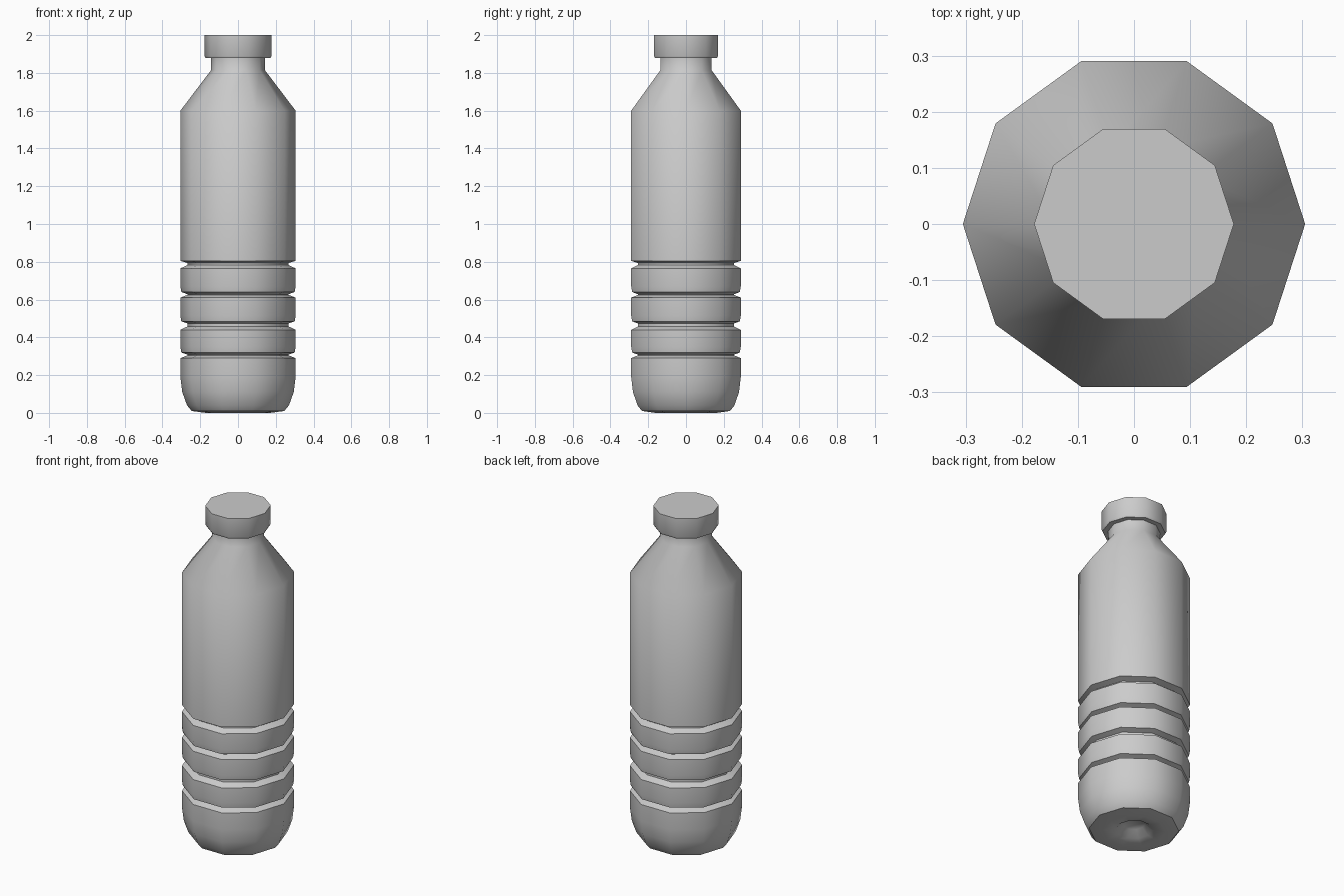
import bpy, bmesh, math

if "Cube" in bpy.data.objects:
    bpy.data.objects.remove(bpy.data.objects["Cube"])

SIDES = 10
R = 0.305


def lathe(name, profile, angle):
    """Spin an (r, z) profile around z; r = 0 gives a single pole vertex."""
    bm = bmesh.new()
    rings = []
    for r, z in profile:
        if r == 0:
            rings.append([bm.verts.new((0, 0, z))] * SIDES)
        else:
            rings.append([bm.verts.new((r * math.cos(math.tau * i / SIDES),
                                        r * math.sin(math.tau * i / SIDES), z))
                          for i in range(SIDES)])
    for a, b in zip(rings, rings[1:]):
        for i in range(SIDES):
            j = (i + 1) % SIDES
            corners = list(dict.fromkeys((a[i], a[j], b[j], b[i])))
            bm.faces.new(corners)
    bmesh.ops.recalc_face_normals(bm, faces=bm.faces)
    mesh = bpy.data.meshes.new(name)
    bm.to_mesh(mesh)
    bm.free()
    ob = bpy.data.objects.new(name, mesh)
    bpy.context.collection.objects.link(ob)
    bpy.ops.object.select_all(action='DESELECT')
    ob.select_set(True)
    bpy.context.view_layer.objects.active = ob
    bpy.ops.object.shade_smooth_by_angle(angle=math.radians(angle))
    return ob


# Dimpled underside and rounded base
profile = [(0, 0.05), (0.06, 0.045), (0.10, 0.01), (0.17, 0.0), (0.245, 0.01),
           (0.27, 0.04), (0.295, 0.11), (R, 0.19), (R, 0.29)]

# Grip bands separated by grooves
for low, high in ((0.32, 0.44), (0.485, 0.61), (0.64, 0.765)):
    groove_bottom = profile[-1][1]
    profile += [(0.267, min(groove_bottom + 0.018, low - 0.015)),
                (0.267, low - 0.012), (R - 0.005, low),
                (R, low + 0.03), (R, high)]
profile += [(0.267, 0.783), (0.267, 0.793), (R, 0.805)]

# Main wall, shoulder and neck
profile += [(R, 1.6), (0.142, 1.815), (0.142, 1.885)]
lathe("bottle_body", profile, 40)

# Screw cap
lathe("cap", [(0, 1.878), (0.172, 1.878), (0.178, 1.89), (0.178, 2.0), (0, 2.0)], 40)
